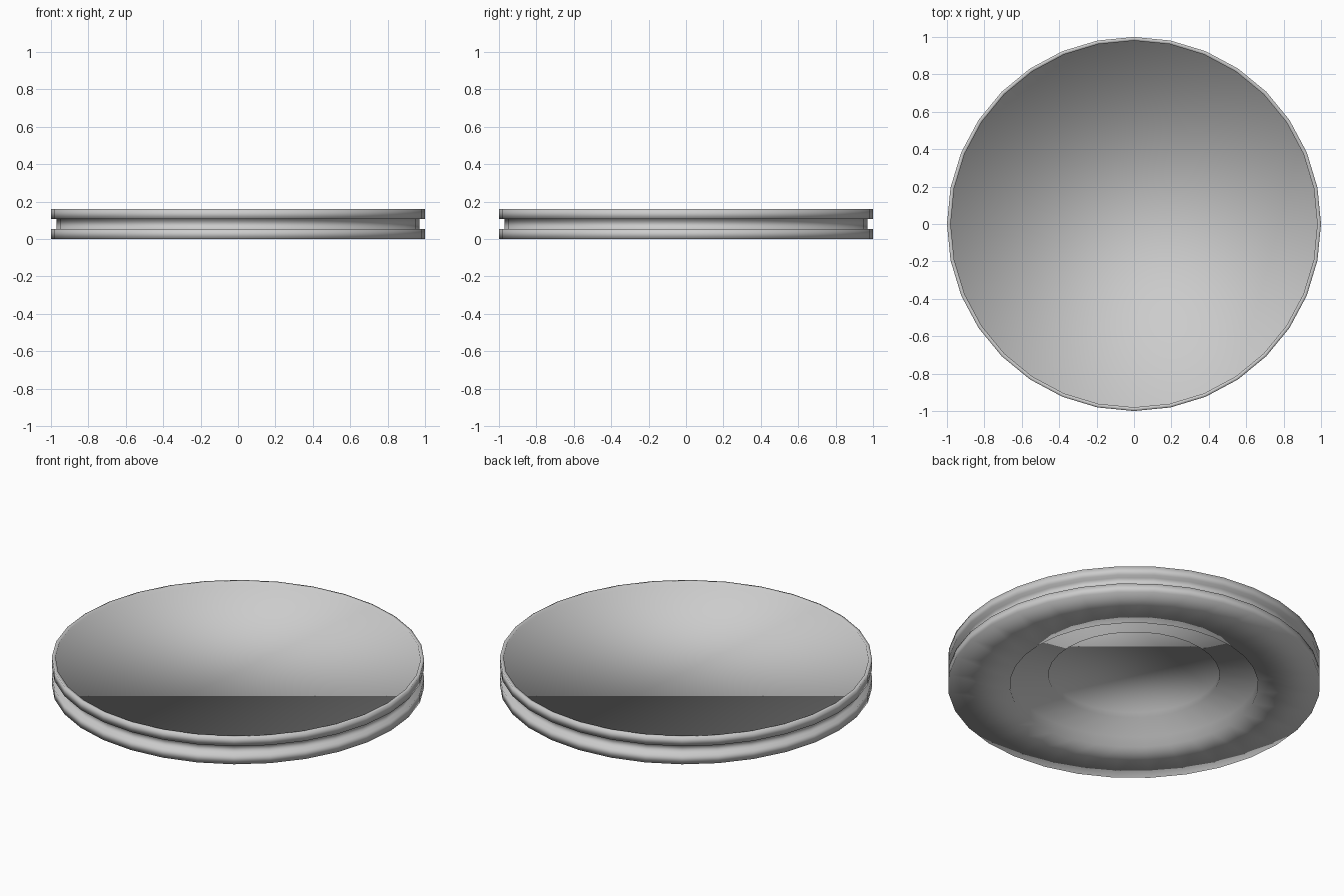
import bpy, bmesh
from math import sin, cos, tau

if "Cube" in bpy.data.objects:
    bpy.data.objects.remove(bpy.data.objects["Cube"])

SIDES = 32

# Half cross-section (radius, height), from recessed underside out and round to the top tray
PROFILE = [
    (0.46, 0.095),                    # underside centre recess
    (0.46, 0.062), (0.667, 0.062),    # stepped ring
    (0.667, 0.0), (1.0, 0.0),         # foot
    (1.0, 0.053), (0.97, 0.053),      # lower band
    (0.97, 0.107), (1.0, 0.107),      # groove, upper band
    (1.0, 0.16), (0.98, 0.16),        # thin rim
    (0.98, 0.14),                     # shallow tray floor
]


def lathe(name, profile, sides):
    bm = bmesh.new()
    rings = [[bm.verts.new((r * cos(tau * i / sides), r * sin(tau * i / sides), z))
              for i in range(sides)] for r, z in profile]
    for a, b in zip(rings, rings[1:]):
        for i in range(sides):
            j = (i + 1) % sides
            bm.faces.new((a[i], a[j], b[j], b[i]))
    # Flat caps close the underside and the tray
    bm.faces.new(rings[0][::-1])
    bm.faces.new(rings[-1])
    bmesh.ops.recalc_face_normals(bm, faces=bm.faces)
    for f in bm.faces:
        f.smooth = True
    mesh = bpy.data.meshes.new(name)
    bm.to_mesh(mesh)
    bm.free()
    obj = bpy.data.objects.new(name, mesh)
    bpy.context.collection.objects.link(obj)
    return obj


lathe("grooved_disc", PROFILE, SIDES)
